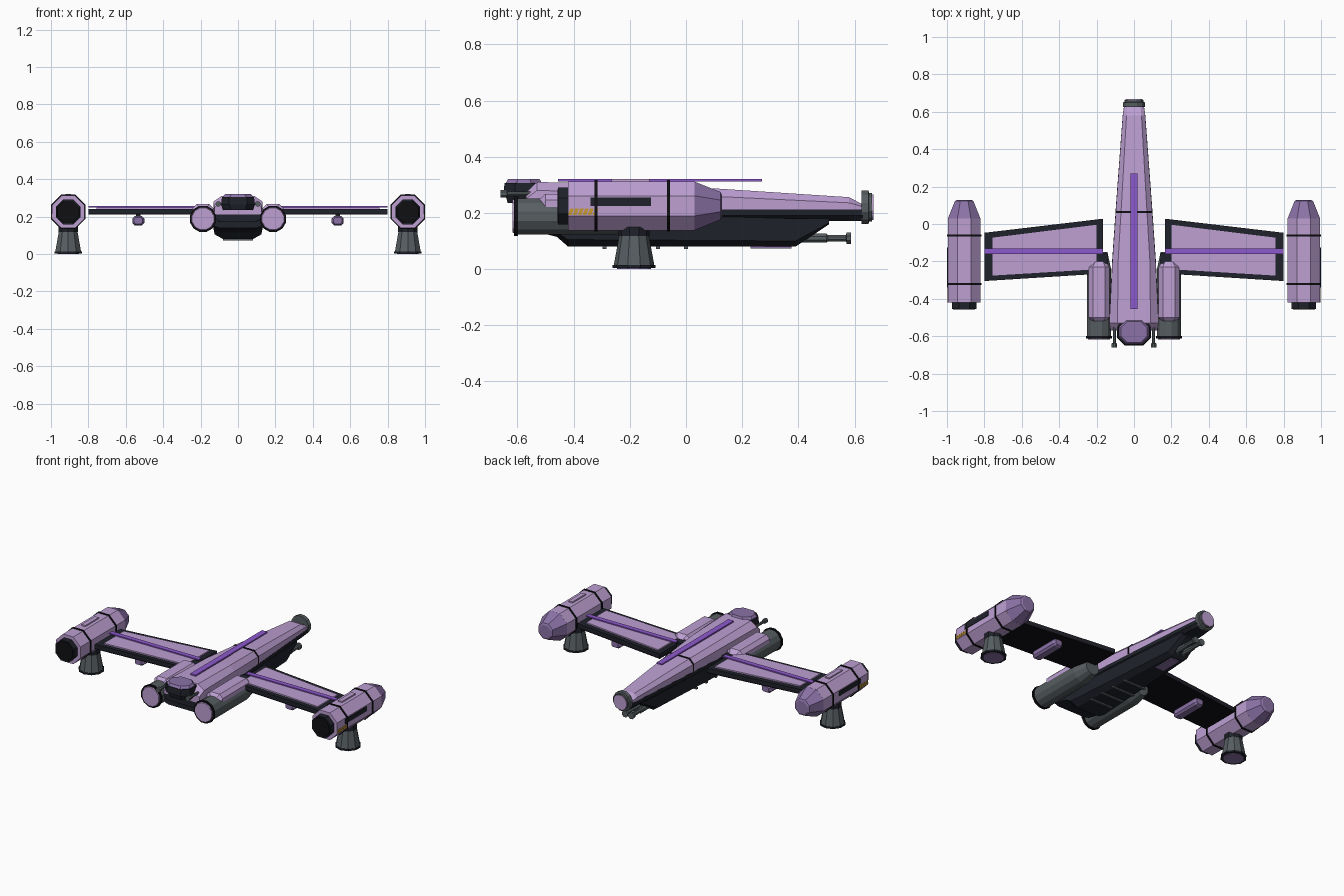
import bpy, bmesh, math

if "Cube" in bpy.data.objects:
    bpy.data.objects.remove(bpy.data.objects["Cube"])


def mat(name, c):
    m = bpy.data.materials.new(name)
    m.diffuse_color = (*c, 1)
    m.use_nodes = True
    m.node_tree.nodes["Principled BSDF"].inputs["Base Color"].default_value = m.diffuse_color
    return m


LILAC = mat("lilac", (0.51, 0.35, 0.65))
PURPLE = mat("dusty_purple", (0.26, 0.17, 0.39))
VIOLET = mat("violet", (0.27, 0.10, 0.61))
DARK = mat("dark_slate", (0.014, 0.016, 0.024))
BLACK = mat("black", (0.005, 0.005, 0.007))
GREY = mat("gunmetal", (0.095, 0.112, 0.12))
YELLOW = mat("yellow", (0.58, 0.33, 0.03))


def loft(name, rings, material):
    """Skin a list of equal-length point rings and cap both ends."""
    bm = bmesh.new()
    vs = [[bm.verts.new(p) for p in r] for r in rings]
    n = len(rings[0])
    for a, b in zip(vs, vs[1:]):
        for i in range(n):
            bm.faces.new((a[i], a[(i + 1) % n], b[(i + 1) % n], b[i]))
    bm.faces.new(vs[0])
    bm.faces.new(vs[-1])
    bmesh.ops.recalc_face_normals(bm, faces=bm.faces)
    me = bpy.data.meshes.new(name)
    bm.to_mesh(me)
    bm.free()
    me.materials.append(material)
    ob = bpy.data.objects.new(name, me)
    bpy.context.collection.objects.link(ob)
    return ob


def lathe(name, center, profile, material, n=8, axis="y"):
    """Faceted round body; profile = (position on axis, flat-to-centre radius)."""
    cx, cy, cz = center
    rings = []
    for t, r in profile:
        r /= math.cos(math.pi / n)
        ring = []
        for i in range(n):
            a = 2 * math.pi * (i + 0.5) / n
            u, v = r * math.cos(a), r * math.sin(a)
            ring.append((cx + u, t, cz + v) if axis == "y" else (cx + u, cy + v, t))
        rings.append(ring)
    return loft(name, rings, material)


def box(name, x0, x1, y0, y1, z0, z1, material):
    return loft(name, [[(x0, y0, z), (x1, y0, z), (x1, y1, z), (x0, y1, z)]
                       for z in (z0, z1)], material)


def hull(name, rows, material):
    """Symmetric hull; row = (y, half-profile of (x, z) points from bottom to top)."""
    rings = []
    for y, half in rows:
        rings.append([(x, y, z) for x, z in half] + [(-x, y, z) for x, z in reversed(half)])
    return loft(name, rings, material)


# Fuselage: lilac upper shell, dark lower half and belly keel
shell = [(-0.57, .125, .085, .25, .275), (-0.53, .132, .088, .28, .31),
         (-0.2, .116, .085, .272, .303), (0.12, .094, .066, .258, .286),
         (0.58, .06, .04, .236, .256), (0.63, .053, .035, .222, .23)]
hull("fuselage_upper", [(y, [(w, .21), (w, zs), (t, zt)]) for y, w, t, zs, zt in shell], LILAC)
hull("fuselage_lower", [(y, [(w * .75, .172), (w * 1.01, .19), (w * 1.01, .213)])
                        for y, w, *_ in shell], DARK)
hull("belly_keel", [(-.56, [(.1, .14), (.13, .15), (.13, .2)]),
                    (-.46, [(.085, .115), (.13, .13), (.13, .2)]),
                    (-.42, [(.08, .08), (.125, .105), (.125, .2)]),
                    (.39, [(.045, .08), (.07, .1), (.07, .18)]),
                    (.51, [(.035, .16), (.06, .165), (.06, .18)])], DARK)
box("belly_plate", -.03, .03, .23, .375, .074, .081, PURPLE)
for y in (-.29, -.195, -.1, 0):
    box("belly_rib", -.08, .08, y - .007, y + .007, .072, .082, GREY)

# Dark band across the spine and the violet spine stripe
hull("spine_band", [(y, [(.0985, .215), (.0985, .262), (.0705, .293)]) for y in (.06, .07)], BLACK)
box("spine_stripe", -.019, .019, -.455, .27, .311, .32, VIOLET)

# Tail ring and tail guns
lathe("tail_ring", (0, 0, .22), [(.625, .06), (.65, .06), (.652, .05), (.662, .05)], GREY, 12)
lathe("tail_cap", (0, 0, .22), [(.66, .045), (.667, .045)], LILAC, 12)
for s in (-1, 1):
    lathe("tail_gun", (s * .022, 0, .11), [(.36, .016), (.5, .016), (.505, .012), (.57, .012),
                                          (.572, .02), (.587, .02)], GREY)

# Cockpit turret at the nose
def turret(name, hw, y0, y1, z0, z1, taper, material):
    c = .04
    ring = [(hw - c, y0), (hw, y0 + c), (hw, y1 - c), (hw - c, y1)]
    ring += [(-x, y) for x, y in reversed(ring)]
    ym = (y0 + y1) / 2
    return loft(name, [[(x, y, z0) for x, y in ring],
                       [(x * taper, ym + (y - ym) * taper, z1) for x, y in ring]], material)


turret("turret_base", .08, -.635, -.5, .235, .265, 1.12, DARK)
turret("turret_glass", .09, -.65, -.5, .265, .306, .95, DARK)
turret("turret_roof", .082, -.643, -.512, .305, .321, .85, PURPLE)

for s in (-1, 1):
    lathe("nose_gun", (s * .105, 0, .268), [(-.66, .014), (-.638, .014), (-.636, .008),
                                            (-.54, .008)], GREY)

    # Inboard engines with lilac cowls
    c = (s * .187, 0, .188)
    lathe("engine_body", c, [(-.6, .064), (-.24, .064), (-.15, .045)], GREY, 12)
    lathe("engine_rim", c, [(-.612, .07), (-.598, .07)], BLACK, 12)
    lathe("engine_face", c, [(-.617, .058), (-.61, .062)], LILAC, 12)
    cx = s * .187
    rings = []
    for y, w, z in ((-.525, .035, .245), (-.5, .055, .268), (-.23, .055, .268), (-.2, .035, .245)):
        rings.append([(cx - w, y, .2), (cx + w, y, .2), (cx + w, y, z - .022),
                      (cx + w * .6, y, z), (cx - w * .6, y, z), (cx - w, y, z - .022)])
    loft("engine_cowl", rings, LILAC)
    box("engine_mount", cx - .045, cx + .045, -.21, -.155, .2, .245, DARK)

    # Wings: dark frame, lilac panel, violet stripe, underslung pod
    frame = [(.167, -.265), (.8, -.305), (.8, -.047), (.167, .028)]
    panel = [(.2, -.242), (.757, -.276), (.757, -.073), (.2, -.004)]
    loft("wing_frame", [[(s * x, y, z) for x, y in frame] for z in (.217, .24)], DARK)
    loft("wing_underside", [[(s * x, y, z) for x, y in frame] for z in (.21, .217)], BLACK)
    loft("wing_panel", [[(s * x, y, z) for x, y in panel] for z in (.24, .248)], LILAC)
    x0, x1 = sorted((s * .167, s * .8))
    box("wing_stripe", x0, x1, -.16, -.13, .25, .257, VIOLET)
    pod = []
    for y, k in ((-.25, .7), (-.235, 1), (-.055, 1), (-.04, .7)):
        h = [(.02, -.025), (.032, -.013), (.032, .013), (.02, .025)]
        h += [(-x, z) for x, z in reversed(h)]
        pod.append([(s * .533 + x * k, y, .178 + z * k) for x, z in h])
    loft("wing_pod", pod, PURPLE)
    box("pod_mount", s * .533 - .012, s * .533 + .012, -.2, -.09, .19, .212, DARK)

    # Wing-tip nacelles
    c = (s * .908, 0, .225)
    lathe("nacelle_body", c, [(-.42, .087), (.03, .087)], LILAC)
    lathe("nacelle_intake", c, [(-.455, .066), (-.418, .066)], DARK)
    lathe("nacelle_intake_face", c, [(-.458, .058), (-.454, .06)], BLACK)
    lathe("nacelle_cone", c, [(.029, .087), (.122, .05), (.128, .04)], PURPLE)
    for y in (-.32, -.062):
        lathe("nacelle_band", c, [(y - .005, .092), (y + .005, .092)], BLACK)
    box("nacelle_top_plate", s * .908 - .014, s * .908 + .014, -.265, -.13, .311, .32, LILAC)
    x0, x1 = sorted((s * .99, s * .9985))
    box("nacelle_side_panel", x0, x1, -.34, -.125, .225, .255, DARK)
    # Hazard marking: yellow slanted bars on a dark strip
    x0, x1 = s * .994, s * .997
    box("hazard_backing", *sorted((s * .99, x0)), -.42, -.31, .193, .215, DARK)
    for i in range(6):
        y = -.42 + i * .0175
        loft("hazard_bar", [[(x, y, .193), (x, y + .013, .193), (x, y + .021, .215),
                             (x, y + .008, .215)] for x in (x0, x1)], YELLOW)

    # Landing thrusters under the nacelles
    c = (s * .908, -.185, 0)
    lathe("landing_collar", c, [(.118, .052), (.15, .052)], DARK, 10, "z")
    lathe("landing_leg", c, [(.012, .069), (.12, .05)], GREY, 10, "z")
    lathe("landing_foot", c, [(.003, .073), (.014, .073)], DARK, 10, "z")
    lathe("landing_sole", c, [(0, .058), (.004, .058)], PURPLE, 10, "z")
